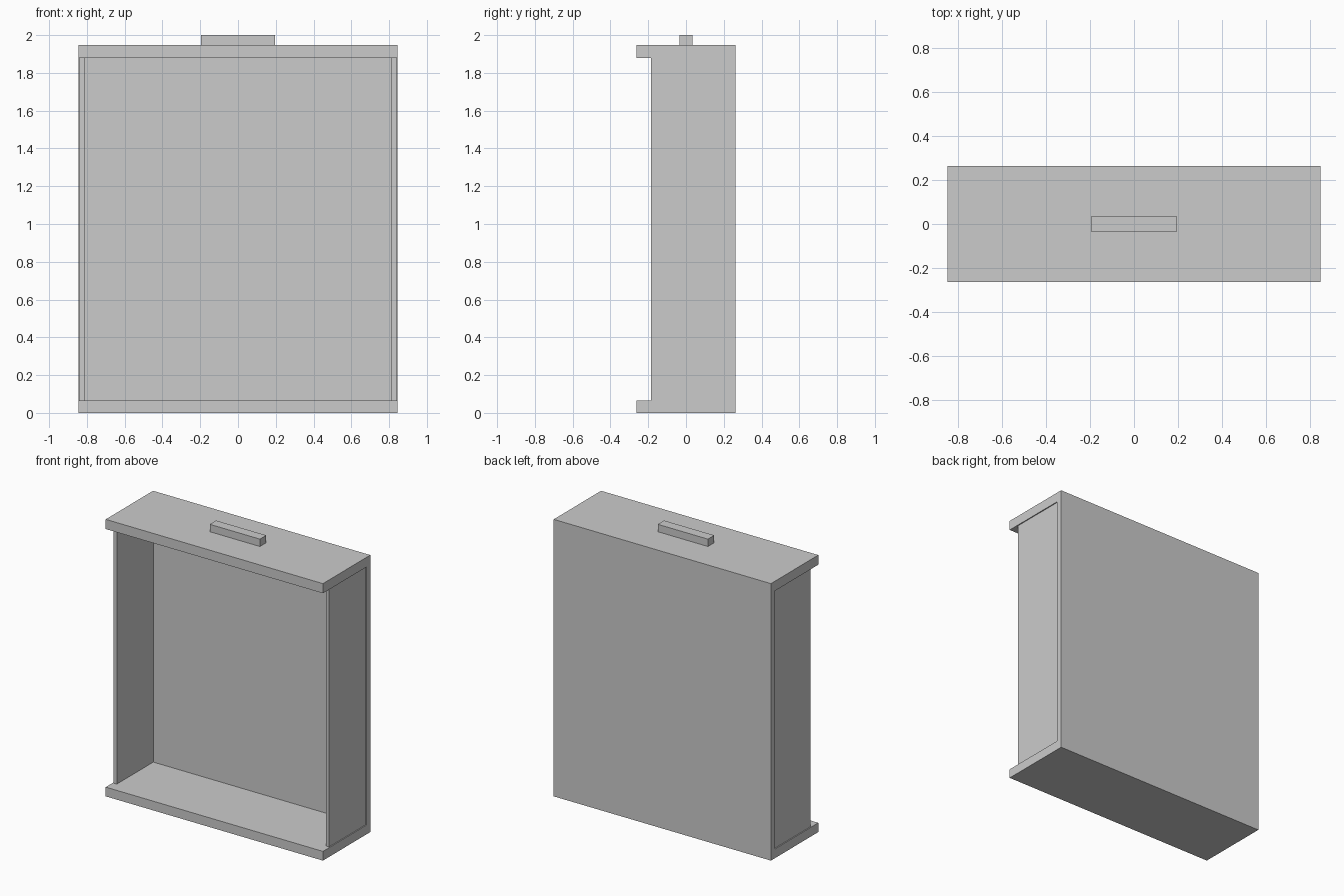
import bpy, bmesh

if "Cube" in bpy.data.objects:
    bpy.data.objects.remove(bpy.data.objects["Cube"])


def extrude_x(name, profile, x0, x1):
    """Solid made by sweeping a (y, z) profile from x0 to x1."""
    bm = bmesh.new()
    face = bm.faces.new([bm.verts.new((x0, y, z)) for y, z in profile])
    out = bmesh.ops.extrude_face_region(bm, geom=[face])
    verts = [v for v in out["geom"] if isinstance(v, bmesh.types.BMVert)]
    bmesh.ops.translate(bm, verts=verts, vec=(x1 - x0, 0, 0))
    bmesh.ops.recalc_face_normals(bm, faces=bm.faces)
    mesh = bpy.data.meshes.new(name)
    bm.to_mesh(mesh)
    bm.free()
    obj = bpy.data.objects.new(name, mesh)
    bpy.context.collection.objects.link(obj)
    return obj


def box(name, x, y, z):
    profile = [(y[0], z[0]), (y[1], z[0]), (y[1], z[1]), (y[0], z[1])]
    return extrude_x(name, profile, *x)


W, D = 0.845, 0.263              # half width, half depth
FLOOR, CEIL, LID = 0.065, 1.88, 1.948
BACK = 0.22                      # inner face of the back

# Base board and back in one L-shaped piece
extrude_x("base_and_back", [(-D, 0), (D, 0), (D, CEIL), (BACK, CEIL),
                            (BACK, FLOOR), (-D, FLOOR)], -W, W)

# Side panels, set in slightly from the ends
for name, s in (("left_side", -1), ("right_side", 1)):
    box(name, sorted((s * 0.813, s * 0.838)), (-0.185, BACK), (FLOOR, CEIL))

# Overhanging top board and its handle
box("top_board", (-W, W), (-D, D), (CEIL, LID))
box("handle", (-0.195, 0.195), (-0.035, 0.035), (LID, 2.0))
